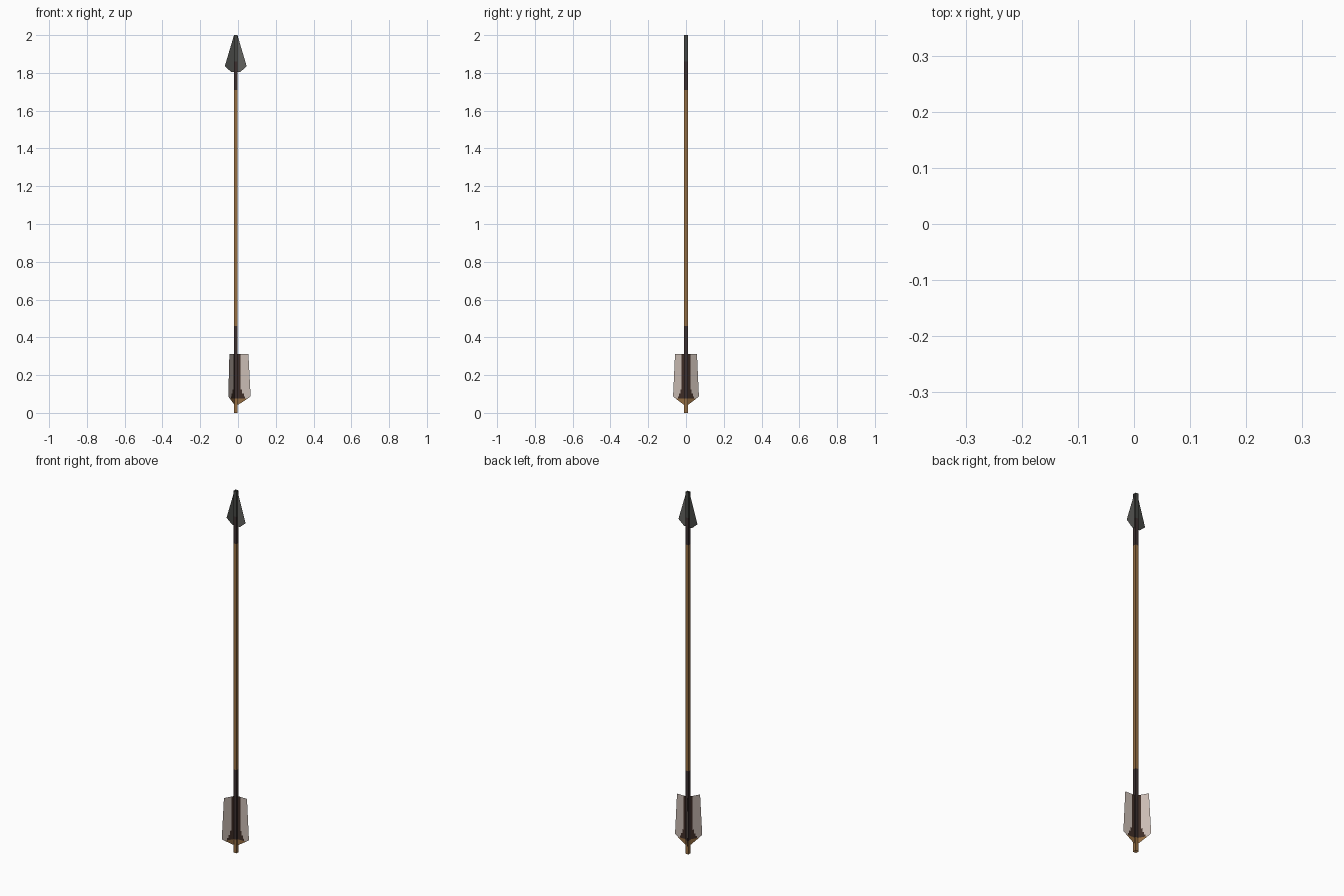
import bpy, math

if "Cube" in bpy.data.objects:
    bpy.data.objects.remove(bpy.data.objects["Cube"])

CX = -0.012   # shaft axis; the three vanes make the bounds lopsided
R = 0.0095    # half width of the square shaft


def mat(name, rgb):
    m = bpy.data.materials.new(name)
    m.diffuse_color = (*rgb, 1)
    m.use_nodes = True
    m.node_tree.nodes["Principled BSDF"].inputs["Base Color"].default_value = m.diffuse_color
    return m


WOOD = mat("wood", (0.30, 0.155, 0.055))
WRAP = mat("dark_wrap", (0.045, 0.030, 0.030))
BROWN = mat("dark_brown", (0.050, 0.027, 0.020))
PALE = mat("pale_feather", (0.60, 0.51, 0.46))
STEEL_D = mat("dark_steel", (0.060, 0.062, 0.056))
STEEL_L = mat("light_steel", (0.125, 0.125, 0.115))


def build(name, polys):
    """polys: list of (points, material); each becomes one flat face."""
    verts, faces, ids, mats = [], [], [], []
    for pts, m in polys:
        faces.append(range(len(verts), len(verts) + len(pts)))
        verts += pts
        if m not in mats:
            mats.append(m)
        ids.append(mats.index(m))
    me = bpy.data.meshes.new(name)
    me.from_pydata(verts, [], [list(f) for f in faces])
    for m in mats:
        me.materials.append(m)
    for p, i in zip(me.polygons, ids):
        p.material_index = i
    ob = bpy.data.objects.new(name, me)
    bpy.context.collection.objects.link(ob)
    ob.location.x = CX
    return ob


# Square open-ended shaft in coloured sections
sections = [("nock", 0, 0.075, WOOD), ("lower_wrap", 0.075, 0.46, WRAP),
            ("shaft", 0.46, 1.71, WOOD), ("upper_wrap", 1.71, 1.86, WRAP),
            ("head_core", 1.86, 2.0, STEEL_D)]
ring = [(-R, -R), (R, -R), (R, R), (-R, R)]
for name, z0, z1, m in sections:
    polys = []
    for i in range(4):
        a, b = ring[i], ring[(i + 1) % 4]
        polys.append(([(*a, z0), (*b, z0), (*b, z1), (*a, z1)], m))
    build(name, polys)

# Flat arrowhead, one shade per half
half = [(0, 1.805), (0.024, 1.805), (0.058, 1.835), (0.009, 2.0), (0, 2.0)]
build("arrowhead", [([(s * x, 0, z) for x, z in half], m)
                    for s, m in ((-1, STEEL_D), (1, STEEL_L))])


# Three flat vanes: wooden foot, stepped dark base, pale outer feather
def outer(z):
    if z < 0.087:
        return 0.062 + (z - 0.075) / 0.012 * 0.017
    return 0.079 - (z - 0.087) / 0.226 * 0.012


vane = [([(0, 0.04), (0.016, 0.045), (0.062, 0.075), (0, 0.075)], WOOD)]
steps = [(0.075, 0.087, 0.050), (0.087, 0.103, 0.043),
         (0.103, 0.125, 0.034), (0.125, 0.313, 0.026)]
for z0, z1, r in steps:
    vane.append(([(0, z0), (r, z0), (r, z1), (0, z1)], BROWN))
    vane.append(([(r, z0), (outer(z0), z0), (outer(z1), z1), (r, z1)], PALE))
for k in range(3):
    a = math.radians(120 * k)
    build(f"vane_{k + 1}", [([(r * math.cos(a), r * math.sin(a), z) for r, z in pts], m)
                            for pts, m in vane])
